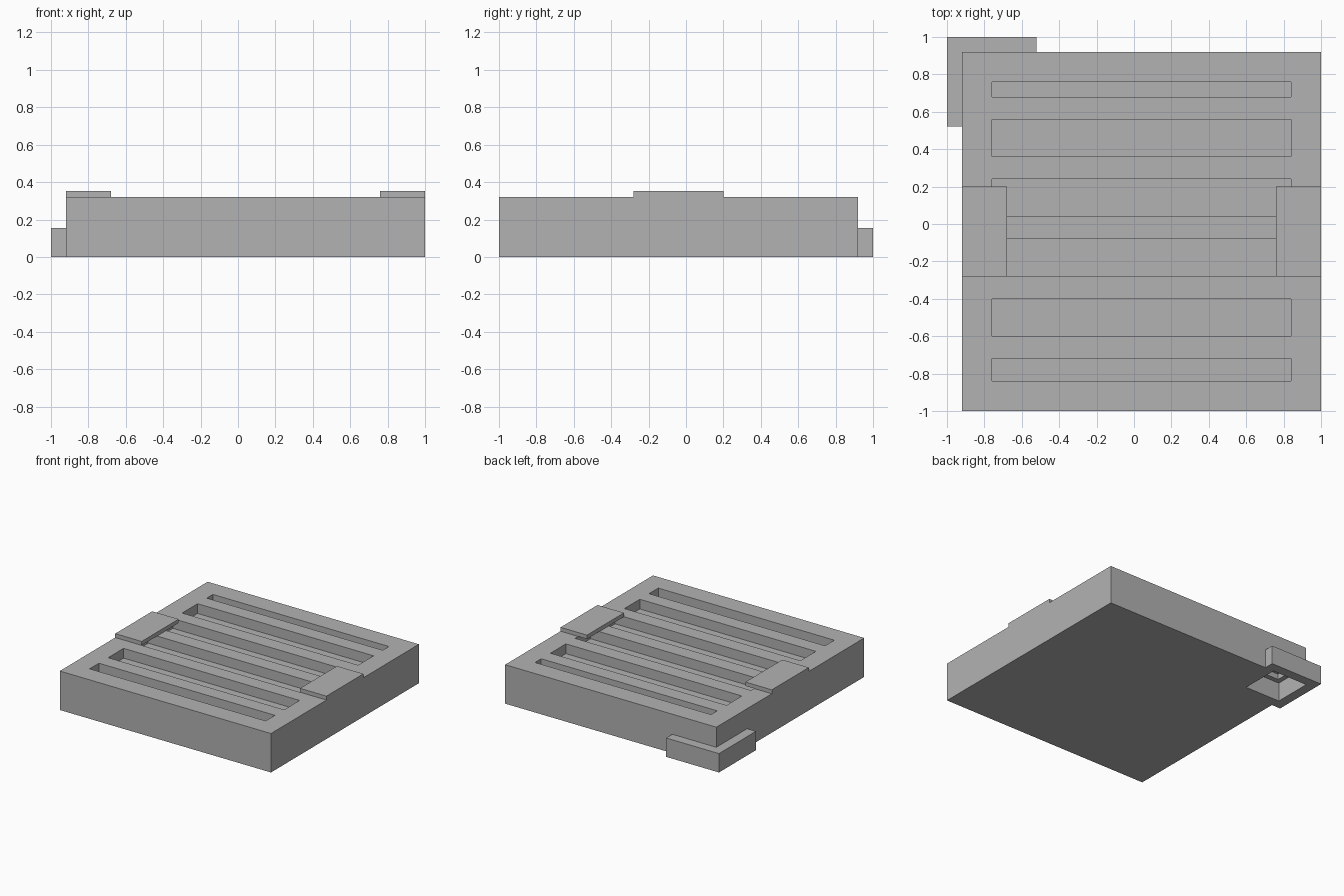
import bpy, bmesh
from mathutils import Vector

if "Cube" in bpy.data.objects:
    bpy.data.objects.remove(bpy.data.objects["Cube"])

grey = bpy.data.materials.new("plain grey")
grey.diffuse_color = (0.448, 0.448, 0.448, 1)
grey.use_nodes = True
grey.node_tree.nodes["Principled BSDF"].inputs["Base Color"].default_value = grey.diffuse_color


def boxes(name, extents):
    """One object made of axis-aligned boxes given as (x0, x1, y0, y1, z0, z1)."""
    bm = bmesh.new()
    for x0, x1, y0, y1, z0, z1 in extents:
        made = bmesh.ops.create_cube(bm, size=1)["verts"]
        for v in made:
            v.co = Vector((x1 if v.co.x > 0 else x0,
                           y1 if v.co.y > 0 else y0,
                           z1 if v.co.z > 0 else z0))
    mesh = bpy.data.meshes.new(name)
    bm.to_mesh(mesh)
    bm.free()
    mesh.materials.append(grey)
    obj = bpy.data.objects.new(name, mesh)
    bpy.context.collection.objects.link(obj)
    return obj


def cut(target, name, extents):
    """Subtract boxes from the target and remove the cutter."""
    cutter = boxes(name, extents)
    cutter.hide_render = True
    mod = target.modifiers.new(name, "BOOLEAN")
    mod.operation = "DIFFERENCE"
    mod.solver = "EXACT"
    mod.object = cutter
    bpy.context.view_layer.objects.active = target
    bpy.ops.object.modifier_apply(modifier=mod.name)
    bpy.data.objects.remove(cutter)


# Main slab
slab = boxes("slab", [(-0.92, 1, -1, 0.92, 0, 0.32)])

# Long grooves across the top
grooves = [(-0.84, -0.72), (-0.60, -0.40), (-0.28, -0.08),
           (0.04, 0.24), (0.36, 0.56), (0.68, 0.76)]
cut(slab, "groove_cutter",
    [(-0.76, 0.84, y0, y1, 0.24, 0.4) for y0, y1 in grooves])

# Stepped pocket under the back left corner
cut(slab, "pocket_cutter", [(-0.93, -0.60, 0.60, 0.93, -0.1, 0.155)])
cut(slab, "inner_pocket_cutter", [(-0.88, -0.64, 0.64, 0.88, 0.1, 0.20)])

# Raised plates at both sides, bridging the groove ends
for name, x0 in (("left_plate", -0.92), ("right_plate", 0.76)):
    boxes(name, [(x0, x0 + 0.24, -0.28, 0.20, 0.32, 0.352)])

# L-shaped bracket wrapping the corner
boxes("corner_bracket_back", [(-1, -0.52, 0.92, 1, 0, 0.155)])
boxes("corner_bracket_side", [(-1, -0.92, 0.52, 0.92, 0, 0.155)])
